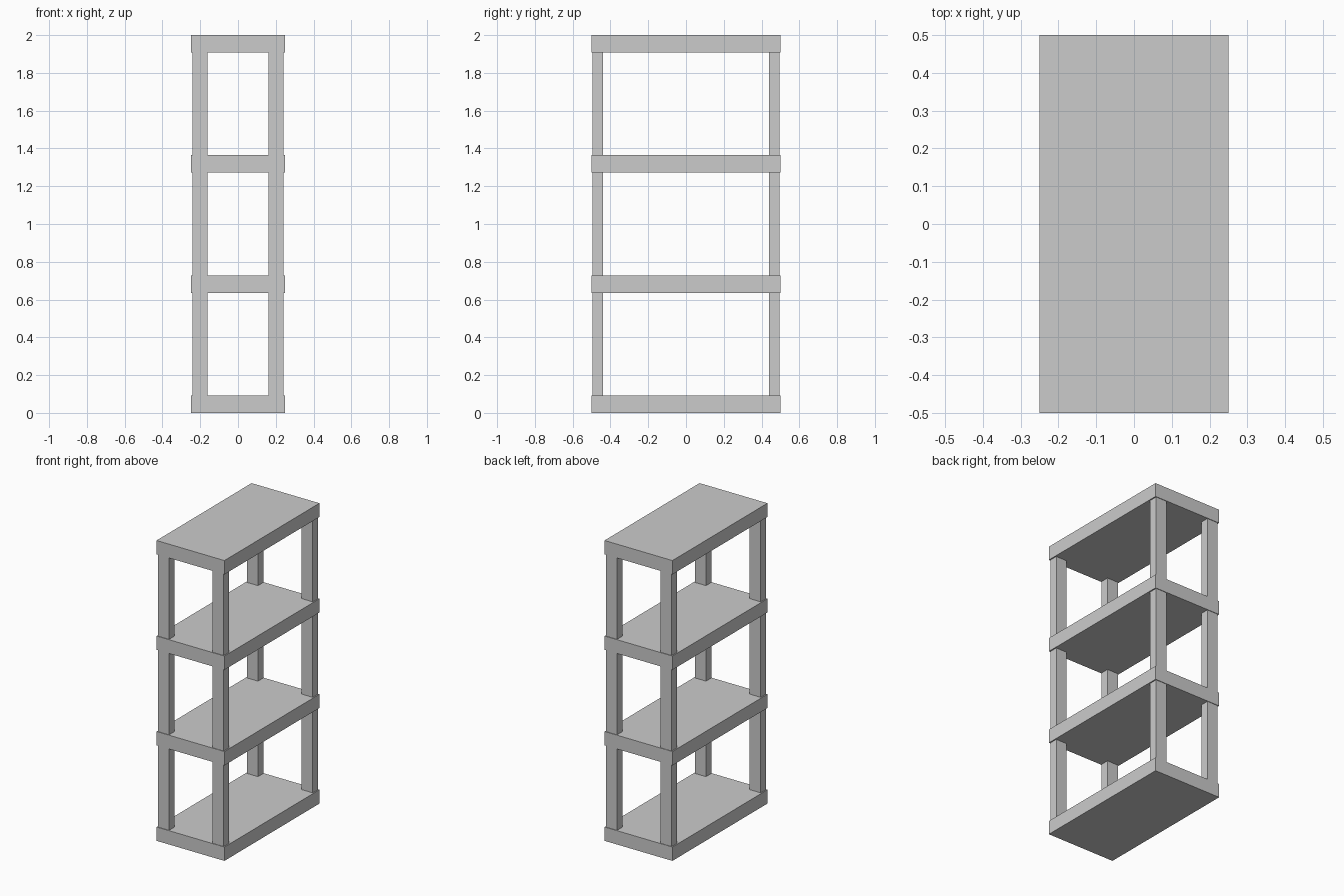
import bpy

if "Cube" in bpy.data.objects:
    bpy.data.objects.remove(bpy.data.objects["Cube"])

SHELF_T = 0.092
PITCH = (2.0 - SHELF_T) / 3


def box(name, center, size):
    bpy.ops.mesh.primitive_cube_add(size=1, location=center)
    obj = bpy.context.object
    obj.name = name
    obj.scale = size
    bpy.ops.object.transform_apply(location=False, rotation=False, scale=True)
    return obj


# Four evenly spaced shelf boards
for i in range(4):
    box(f"shelf_{i + 1}", (0, 0, i * PITCH + SHELF_T / 2), (0.5, 1.0, SHELF_T))

# Corner posts in each bay, slightly inset from the shelf edges
for i in range(3):
    z = i * PITCH + (SHELF_T + PITCH) / 2
    for side, sx in (("left", -1), ("right", 1)):
        for end, sy in (("front", -1), ("back", 1)):
            box(f"post_{end}_{side}_{i + 1}", (sx * 0.2015, sy * 0.468, z),
                (0.081, 0.056, PITCH - SHELF_T))
